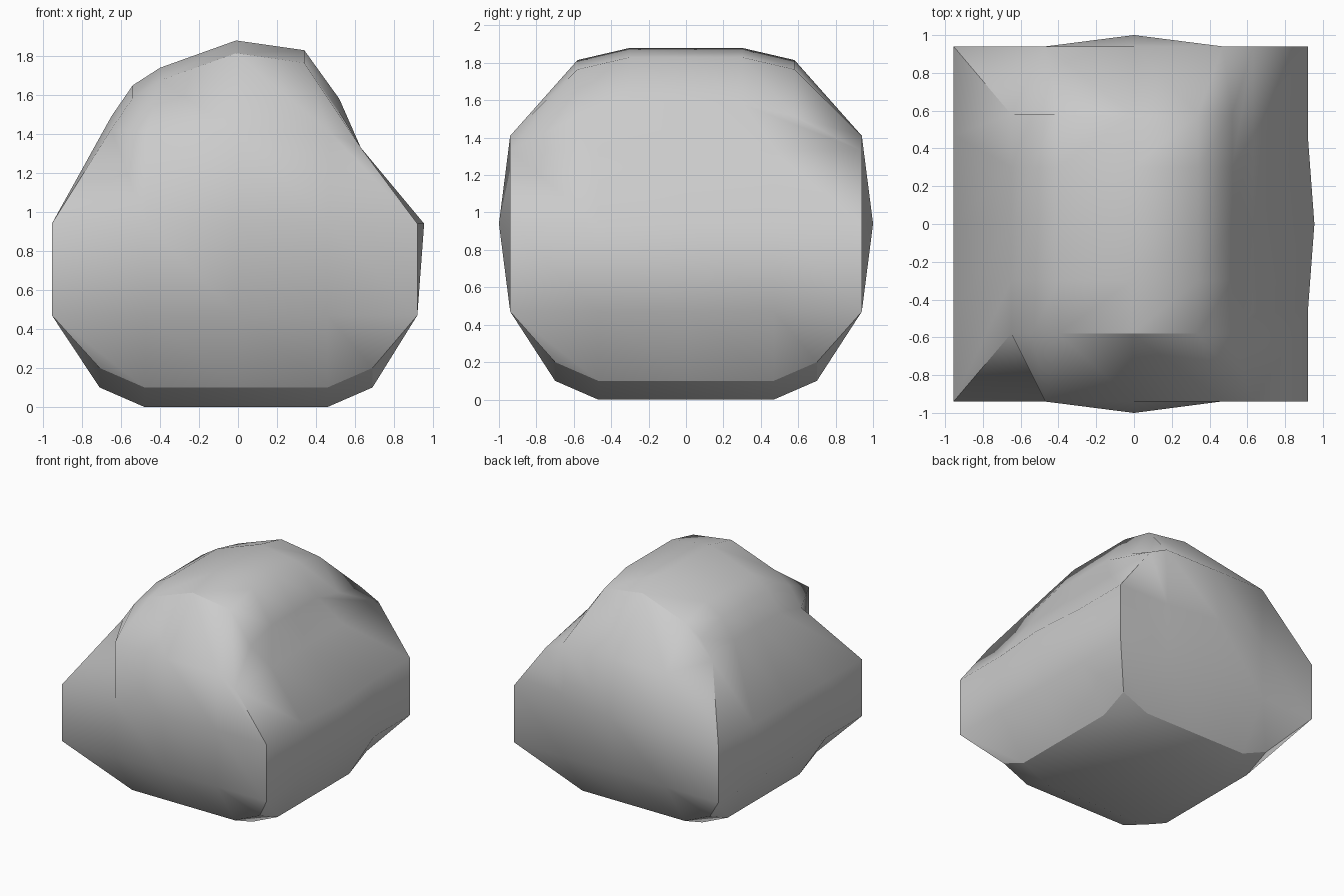
import bpy, bmesh
from mathutils import Vector

if "Cube" in bpy.data.objects:
    bpy.data.objects.remove(bpy.data.objects["Cube"])

# Left-to-right top profile (x, z) and front-to-back spacings
TOP = [(-.54, 1.65), (-.40, 1.74), (-.01, 1.88), (.34, 1.83), (.52, 1.58)]
TOP_Y = [-.58, -.30, 0, .30, .58]
GRID = [-.94, -.47, 0, .47, .94]
BASE = [-.70, -.47, 0, .47, .70]


def shape(i, j, k):
    """Rock position for cube grid point (0..4 on each axis)."""
    end_i, end_j = i in (0, 4), j in (0, 4)
    drop = .065 if end_j else 0
    if k == 4:                                   # rounded crown
        x, z = TOP[i]
        return x, TOP_Y[j], z - drop
    if k == 0:                                   # bevelled underside
        return BASE[i] - .01, BASE[j], .1 * (end_i + end_j)
    if k == 3:                                   # shoulder row
        if i == 0:
            return -.65, TOP_Y[j], 1.49 - drop
        if i == 4:
            return .63, GRID[j], 1.33
        return GRID[i], GRID[j], 1.41
    # widest rows, with a slight bulge at the middle of each side
    x = (-.955, -.47, 0, .46, .92)[i]
    y = GRID[j]
    if k == 2 and i == 4 and j == 2:
        x = .955
    if k == 2 and i == 2:
        y *= 1.064
    return x, y, .47 * k


# Rock: subdivided cube remapped to the worn boulder shape
bm = bmesh.new()
bmesh.ops.create_cube(bm, size=4)
bmesh.ops.subdivide_edges(bm, edges=bm.edges[:], cuts=3, use_grid_fill=True)
cells = {v: tuple(round(c) + 2 for c in v.co) for v in bm.verts}
for v, cell in cells.items():
    v.co = Vector(shape(*cell))
bm.normal_update()

# Smooth sides, sharp along the strong cube edges
for f in bm.faces:
    f.smooth = True
for e in bm.edges:
    a, b = (cells[v] for v in e.verts)
    on_border = sum(p == q and p in (0, 4) for p, q in zip(a, b)) == 2
    e.smooth = not (on_border and e.calc_face_angle(0) > .5)

mesh = bpy.data.meshes.new("rock")
bm.to_mesh(mesh)
bm.free()
bpy.context.collection.objects.link(bpy.data.objects.new("rock", mesh))
